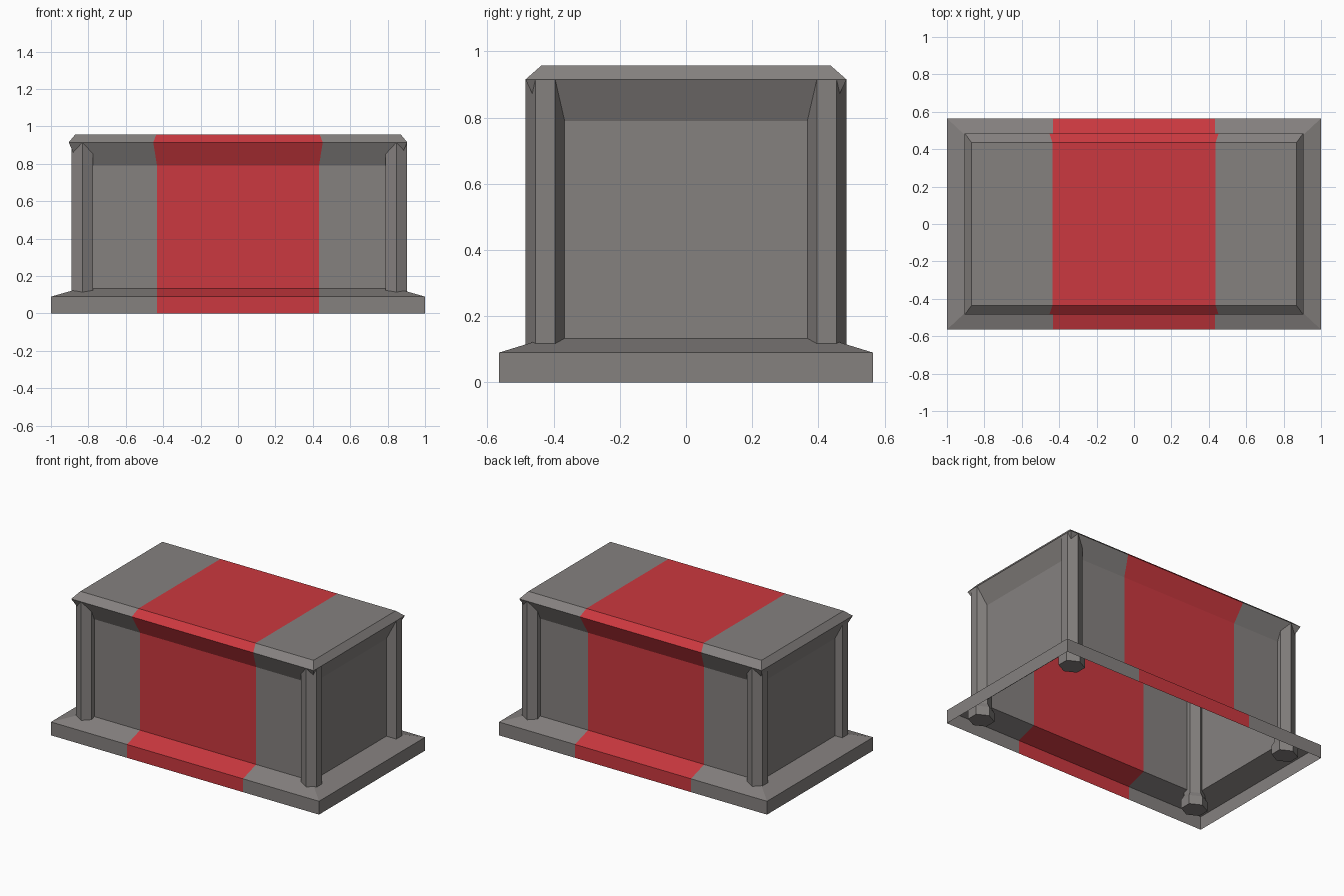
import bpy, bmesh, math

if "Cube" in bpy.data.objects:
    bpy.data.objects.remove(bpy.data.objects["Cube"])


def material(name, rgb):
    m = bpy.data.materials.new(name)
    m.diffuse_color = (*rgb, 1)
    m.use_nodes = True
    m.node_tree.nodes["Principled BSDF"].inputs["Base Color"].default_value = m.diffuse_color
    return m


GREY = material("warm grey", (0.235, 0.220, 0.213))
RED = material("red", (0.60, 0.040, 0.050))


def finish(name, bm, mats):
    mesh = bpy.data.meshes.new(name)
    bm.to_mesh(mesh)
    bm.free()
    for m in mats:
        mesh.materials.append(m)
    obj = bpy.data.objects.new(name, mesh)
    bpy.context.collection.objects.link(obj)
    return obj


# Box shell, open underneath: half width, half depth, height, stripe half width
LEVELS = [
    (1.0, 0.565, 0.0, 0.433),
    (1.0, 0.565, 0.09, 0.433),
    (0.85, 0.425, 0.133, 0.433),
    (0.85, 0.425, 0.79, 0.433),
    (0.905, 0.485, 0.915, 0.453),
    (0.87, 0.437, 0.957, 0.437),
]
bm = bmesh.new()
rings = []
for hx, hy, z, s in LEVELS:
    outline = [(-hx, -hy), (-s, -hy), (s, -hy), (hx, -hy),
               (hx, hy), (s, hy), (-s, hy), (-hx, hy)]
    rings.append([bm.verts.new((x, y, z)) for x, y in outline])
for low, high in zip(rings, rings[1:]):
    for i in range(8):
        j = (i + 1) % 8
        f = bm.faces.new((low[i], low[j], high[j], high[i]))
        f.material_index = 1 if i in (1, 5) else 0   # red centre band
# Roof in three strips
top = rings[-1]
for k in range(3):
    f = bm.faces.new((top[k], top[k + 1], top[6 - k], top[7 - k]))
    f.material_index = 1 if k == 1 else 0
finish("crate_shell", bm, [GREY, RED])


# Hexagonal corner posts with a wider foot reaching below the base slope
def post(name, cx, cy):
    bm = bmesh.new()
    prev = None
    for z, k in ((0.015, 1.25), (0.075, 1.25), (0.105, 1.0), (0.914, 1.0)):
        ring = []
        for i in range(6):
            a = math.pi / 2 + i * math.pi / 3
            ring.append(bm.verts.new((cx + 0.0665 * k * math.cos(a),
                                      cy + 0.06 * k * math.sin(a), z)))
        if prev:
            for i in range(6):
                j = (i + 1) % 6
                bm.faces.new((prev[i], prev[j], ring[j], ring[i]))
        else:
            bm.faces.new(ring[::-1])
        prev = ring
    bm.faces.new(prev)
    finish(name, bm, [GREY])


for side, cx in (("left", -0.832), ("right", 0.847)):
    for end, cy in (("front", -0.425), ("back", 0.425)):
        post(f"{end}_{side}_post", cx, cy)
